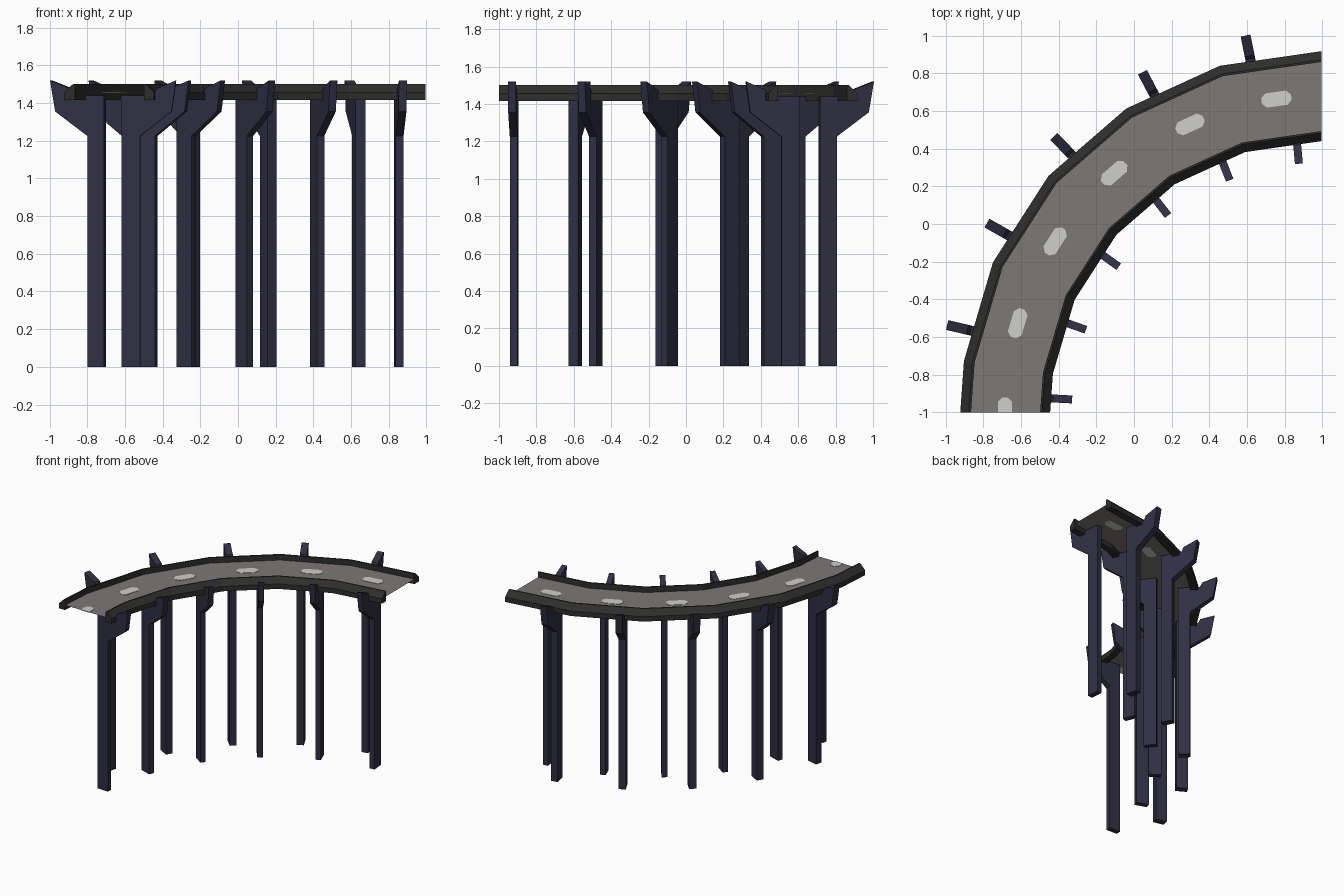
import bpy, bmesh, math
from mathutils import Vector

if "Cube" in bpy.data.objects:
    bpy.data.objects.remove(bpy.data.objects["Cube"])

CX, CY = 0.995, -1.0            # centre of the bend
STEP = 90 / 5.5                 # degrees per road segment
ANGLES = [90 + STEP * k for k in range(6)] + [180]
ROAD_Z = 1.455


def material(name, rgb):
    m = bpy.data.materials.new(name)
    m.diffuse_color = (*rgb, 1)
    m.use_nodes = True
    m.node_tree.nodes["Principled BSDF"].inputs["Base Color"].default_value = m.diffuse_color
    return m


ASPHALT = material("asphalt grey", (0.205, 0.188, 0.182))
PAINT = material("lane white", (0.62, 0.62, 0.60))
CONCRETE = material("dark barrier", (0.027, 0.027, 0.026))
STEEL = material("navy support", (0.029, 0.029, 0.057))


def polar(r, deg, z, side=0.0):
    """Point at radius r and angle deg, shifted sideways along the tangent."""
    a = math.radians(deg)
    return Vector((CX + r * math.cos(a) - side * math.sin(a),
                   CY + r * math.sin(a) + side * math.cos(a), z))


def finish(bm, name, mat):
    bmesh.ops.recalc_face_normals(bm, faces=bm.faces)
    me = bpy.data.meshes.new(name)
    bm.to_mesh(me)
    bm.free()
    me.materials.append(mat)
    ob = bpy.data.objects.new(name, me)
    bpy.context.collection.objects.link(ob)
    return ob


def loft(name, mat, rings):
    """Closed solid through a list of equal rings of points."""
    bm = bmesh.new()
    rows = [[bm.verts.new(p) for p in ring] for ring in rings]
    n = len(rows[0])
    for a, b in zip(rows, rows[1:]):
        for i in range(n):
            j = (i + 1) % n
            bm.faces.new((a[i], a[j], b[j], b[i]))
    bm.faces.new(rows[0])
    bm.faces.new(rows[-1])
    return finish(bm, name, mat)


# Road surface: a single flat sheet in straight segments
bm = bmesh.new()
rows = [[bm.verts.new(polar(r, a, ROAD_Z)) for r in (1.49, 1.865)] for a in ANGLES]
for a, b in zip(rows, rows[1:]):
    bm.faces.new((a[0], a[1], b[1], b[0]))
for f in bm.faces:
    f.normal_update()
    if f.normal.z < 0:
        f.normal_flip()
finish(bm, "road_surface", ASPHALT)

# Side barriers: sloped outward from a ridge beside the road
for name, r_out, r_in in (("outer_barrier", 1.917, 1.86), ("inner_barrier", 1.44, 1.493)):
    d = r_in - r_out
    profile = [(r_out, 1.415), (r_out, 1.455), (r_out + d * 0.8, 1.5), (r_in, 1.5), (r_in, 1.415)]
    loft(name, CONCRETE, [[polar(r, a, z) for r, z in profile] for a in ANGLES])

# Lane dashes: octagonal plates through the road sheet, the last one cut at the edge
L, W, C = 0.08, 0.038, 0.024
full = [(L, W - C), (L - C, W), (C - L, W), (-L, W - C),
        (-L, C - W), (C - L, -W), (L - C, -W), (L, C - W)]
half = [(0, W), (C - L, W), (-L, W - C), (-L, C - W), (C - L, -W), (0, -W)]
for k in range(6):
    ang = 90 + STEP * (k + 0.5)
    outline = full if k < 5 else half
    loft(f"lane_dash_{k + 1}", PAINT,
         [[polar(1.68 + w, ang, ROAD_Z + dz, l) for l, w in outline] for dz in (-0.003, 0.003)])

# Supports: column with a flared bracket that hugs the barrier
outer = [(1.747, 0), (1.837, 0), (1.837, 1.225), (2.012, 1.355), (2.04, 1.52),
         (1.93, 1.477), (1.912, 1.44), (1.747, 1.44)]
inner = [(1.613, 0), (1.515, 0), (1.515, 1.225), (1.348, 1.355), (1.325, 1.52),
         (1.427, 1.477), (1.445, 1.44), (1.613, 1.44)]
for side, profile, first, count, width in (("outer", outer, 101.4, 5, 0.053),
                                           ("inner", inner, 95.2, 6, 0.042)):
    for k in range(count):
        loft(f"{side}_support_{k + 1}", STEEL,
             [[polar(r, first + STEP * k, z, s * width / 2) for r, z in profile] for s in (-1, 1)])
